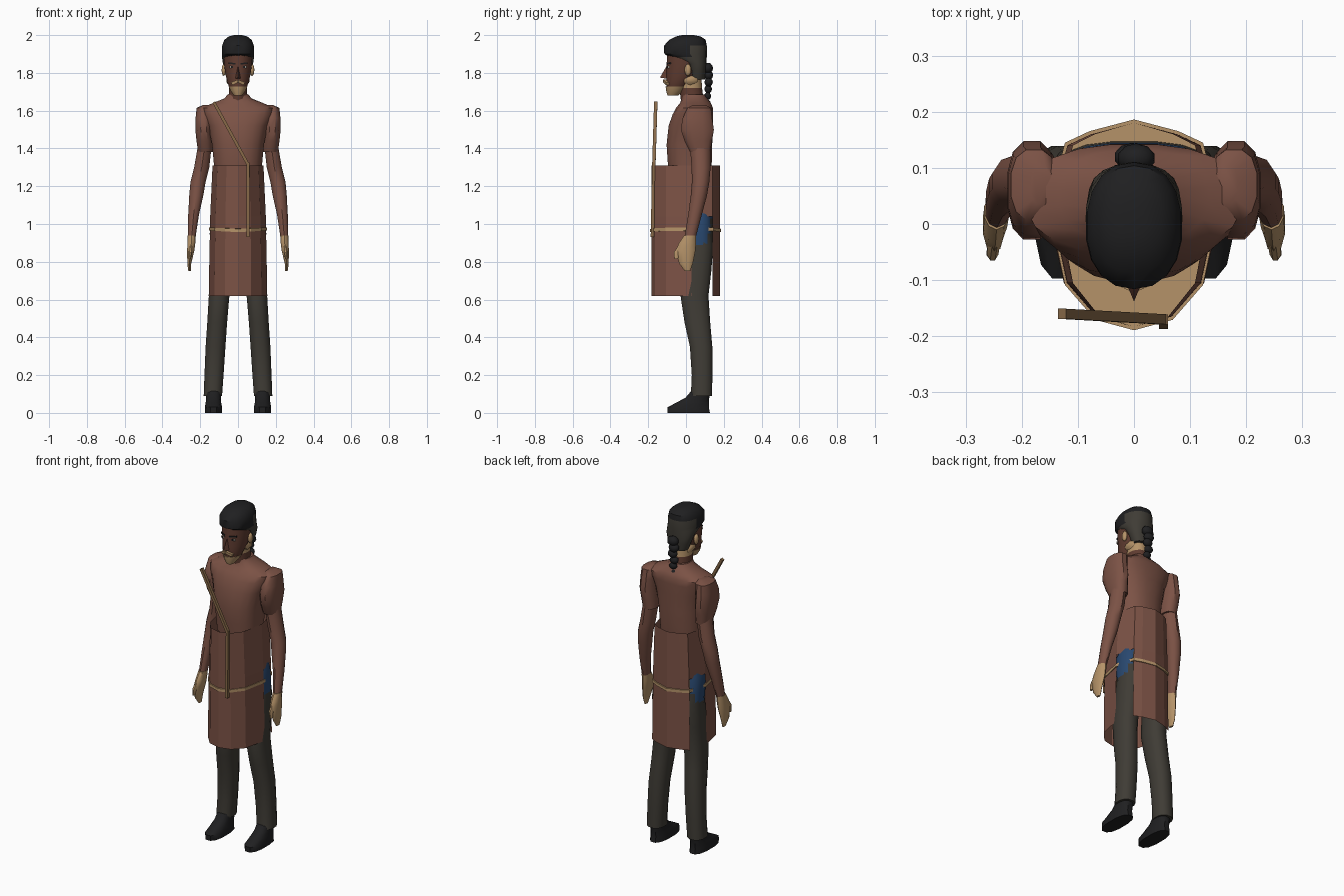
import bpy, bmesh, math
from mathutils import Vector

if "Cube" in bpy.data.objects:
    bpy.data.objects.remove(bpy.data.objects["Cube"])


def mat(name, r, g, b):
    m = bpy.data.materials.new(name)
    m.diffuse_color = (r, g, b, 1)
    m.use_nodes = True
    m.node_tree.nodes["Principled BSDF"].inputs["Base Color"].default_value = m.diffuse_color
    return m


BROWN = mat("robe_brown", 0.20, 0.085, 0.06)
SKIN = mat("dark_skin", 0.115, 0.045, 0.03)
TAN = mat("tan", 0.46, 0.29, 0.14)
CHAR = mat("charcoal", 0.05, 0.045, 0.036)
BLACK = mat("black", 0.014, 0.014, 0.015)
BLUE = mat("blue", 0.022, 0.065, 0.16)
WOOD = mat("strap_wood", 0.24, 0.14, 0.065)
WHITE = mat("eye_white", 0.55, 0.5, 0.42)


def finish(name, bm, mats, rule=None, smooth=True, angle=40):
    bmesh.ops.recalc_face_normals(bm, faces=bm.faces[:])
    if rule:
        for f in bm.faces:
            f.material_index = rule(f.calc_center_median())
    me = bpy.data.meshes.new(name)
    bm.to_mesh(me)
    bm.free()
    ob = bpy.data.objects.new(name, me)
    bpy.context.collection.objects.link(ob)
    for m in mats:
        me.materials.append(m)
    if smooth:
        bpy.ops.object.select_all(action='DESELECT')
        ob.select_set(True)
        bpy.context.view_layer.objects.active = ob
        bpy.ops.object.shade_smooth_by_angle(angle=math.radians(angle))
    return ob


def spow(v, p):
    return math.copysign(abs(v) ** p, v)


def loft(name, rings, mats, n=12, s=1, p=1.0, rule=None, angle=40):
    """Skin horizontal rings given as (z, cx, cy, rx, ry)."""
    bm = bmesh.new()
    loops = []
    for z, cx, cy, rx, ry in rings:
        loops.append([bm.verts.new((s * (cx + rx * spow(math.cos(a), p)),
                                    cy + ry * spow(math.sin(a), p), z))
                      for a in (2 * math.pi * (i + 0.5) / n for i in range(n))])
    for a, b in zip(loops, loops[1:]):
        for i in range(n):
            j = (i + 1) % n
            bm.faces.new((a[i], a[j], b[j], b[i]))
    bm.faces.new(loops[0])
    bm.faces.new(loops[-1])
    return finish(name, bm, mats, rule, True, angle)


def ball(name, loc, size, m, sub=2):
    bm = bmesh.new()
    bmesh.ops.create_icosphere(bm, subdivisions=sub, radius=1)
    for v in bm.verts:
        v.co = Vector(loc) + Vector(a * b for a, b in zip(v.co, size))
    return finish(name, bm, [m], angle=60)


def box(name, loc, size, m):
    bm = bmesh.new()
    bmesh.ops.create_cube(bm, size=1)
    for v in bm.verts:
        v.co = Vector(loc) + Vector(a * b for a, b in zip(v.co, size))
    return finish(name, bm, [m], smooth=False)


def bar(name, a, b, w, d, m):
    """Rectangular bar from a to b, in a plane facing the front."""
    a, b = Vector(a), Vector(b)
    t = (b - a).normalized()
    side = t.cross(Vector((0, 1, 0))).normalized() * w / 2
    dep = Vector((0, d / 2, 0))
    bm = bmesh.new()
    e = [[bm.verts.new(q + side * i + dep * j) for i, j in
          ((-1, -1), (1, -1), (1, 1), (-1, 1))] for q in (a, b)]
    for i in range(4):
        j = (i + 1) % 4
        bm.faces.new((e[0][i], e[0][j], e[1][j], e[1][i]))
    bm.faces.new(e[0])
    bm.faces.new(e[1])
    return finish(name, bm, [m], smooth=False)


# Legs, shoes, arms, hands: both sides
for s, side in ((1, "right"), (-1, "left")):
    loft("shoe_" + side, [(0, .13, .015, .046, .115), (.03, .13, .012, .047, .112),
         (.055, .13, .035, .042, .088), (.08, .13, .06, .04, .065),
         (.12, .13, .08, .04, .05)], [BLACK], 12, s, .8)
    loft("trouser_leg_" + side, [(.09, .133, .082, .05, .058), (.2, .127, .085, .052, .056),
         (.35, .119, .08, .054, .061), (.48, .11, .06, .054, .07),
         (.62, .1, .045, .056, .076), (.75, .095, .06, .06, .076),
         (.88, .085, .07, .066, .076), (.95, .08, .07, .066, .07)], [CHAR], 12, s, .85)
    # puffed shoulder sleeve and slimmer forearm
    loft("sleeve_" + side, [(1.38, .172, .075, .04, .055), (1.44, .177, .065, .044, .075),
         (1.5, .182, .06, .045, .09), (1.56, .182, .06, .044, .08),
         (1.615, .178, .07, .042, .064), (1.63, .165, .07, .02, .035)], [BROWN], 12, s, .8)
    loft("arm_" + side, [(.93, .245, .022, .021, .03), (1.05, .235, .048, .03, .036),
         (1.15, .221, .068, .039, .043), (1.22, .212, .077, .042, .046),
         (1.3, .192, .08, .042, .05), (1.42, .175, .075, .038, .055)], [BROWN], 10, s)
    loft("hand_" + side, [(.75, .256, .008, .007, .014), (.79, .258, .0, .011, .036),
         (.86, .25, -.002, .02, .052), (.9, .247, .008, .022, .045),
         (.94, .245, .022, .023, .032)], [TAN], 10, s)
    loft("thumb_" + side, [(.815, .256, -.052, .007, .01), (.85, .252, -.048, .011, .018),
         (.89, .248, -.02, .012, .018)], [TAN], 8, s)

# Blue hip cloth showing at the side slits
loft("hip_cloth", [(.86, 0, .07, .149, .08), (.95, 0, .065, .151, .084),
     (1.03, 0, .06, .146, .085), (1.07, 0, .06, .13, .08)], [BLUE, CHAR], 20, 1, .7,
     lambda c: 1 if c.y > .12 and c.z < 1.0 or c.z < .861 else 0)

# Faceted skirt: closed above the hips, slit at the sides below
half = [(0, -.183), (.07, -.165), (.125, -.105), (.155, .03), (.125, .14), (.08, .16), (0, .18)]
outline = half + [(-x, y) for x, y in half[-2:0:-1]]
n = len(outline)
bm = bmesh.new()
rows = [[bm.verts.new((x * k, y, z)) for x, y in outline]
        for z, k in ((.62, 1.0), (1.04, .95), (1.31, .87))]
for r in range(2):
    for i in range(n):
        j = (i + 1) % n
        if r == 0 and i in (3, 8):
            continue
        bm.faces.new((rows[r][i], rows[r][j], rows[r + 1][j], rows[r + 1][i]))
finish("skirt", bm, [BROWN], smooth=False)

# Belt plate following the skirt outline, dipping in the middle
bm = bmesh.new()
rows = [[bm.verts.new((x * .985, y * 1.035, z + abs(x) * .05)) for x, y in outline]
        for z in (.957, .974)]
for i in range(n):
    j = (i + 1) % n
    bm.faces.new((rows[0][i], rows[0][j], rows[1][j], rows[1][i]))
bm.faces.new(rows[0])
bm.faces.new(rows[1])
finish("belt", bm, [TAN], smooth=False)

# Torso with sloped shoulders and collar
loft("tunic_body", [(1.25, 0, .02, .125, .11), (1.33, 0, .02, .13, .118),
     (1.42, 0, .018, .139, .122), (1.52, 0, .025, .158, .118), (1.58, 0, .036, .186, .108),
     (1.615, 0, .045, .194, .098), (1.64, 0, .05, .135, .083),
     (1.665, 0, .045, .072, .068), (1.685, 0, .04, .056, .06)], [BROWN], 20, 1, .85)

# Shoulder strap: diagonal then hanging straight down
bar("strap_diagonal", (-.128, -.16, 1.645), (.053, -.17, 1.315), .016, .018, WOOD)
bar("strap_hanging", (.053, -.17, 1.325), (.053, -.178, .93), .016, .018, WOOD)

# Neck and head
loft("neck", [(1.64, 0, .035, .052, .06), (1.72, 0, .025, .049, .06),
     (1.8, 0, .02, .05, .06)], [SKIN, TAN], 14, 1, 1,
     lambda c: 1 if c.z > 1.72 and c.y > -.01 else 0)
loft("face", [(1.685, 0, -.068, .025, .028), (1.71, 0, -.055, .042, .046),
     (1.75, 0, -.04, .057, .066), (1.79, 0, -.02, .067, .085),
     (1.85, 0, -.01, .076, .094), (1.92, 0, -.005, .078, .096)], [SKIN], 16)
loft("beard", [(1.68, 0, -.07, .022, .028), (1.705, 0, -.058, .041, .047),
     (1.728, 0, -.05, .051, .058)], [TAN], 14)

# Nose wedge
bm = bmesh.new()
tip = bm.verts.new((0, -.138, 1.775))
base = [bm.verts.new(c) for c in ((-.018, -.095, 1.768), (.018, -.095, 1.768), (0, -.095, 1.85))]
for i in range(3):
    bm.faces.new((base[i], base[(i + 1) % 3], tip))
bm.faces.new(base)
finish("nose", bm, [SKIN], smooth=False)

# Moustache, eyes, brows, ears and sideburns
for s, side in ((1, "right"), (-1, "left")):
    bar("moustache_" + side, (0, -.112, 1.757), (s * .034, -.097, 1.742), .016, .018, TAN)
    box("eye_" + side, (s * .032, -.092, 1.832), (.024, .009, .01), WHITE)
    box("pupil_" + side, (s * .032, -.097, 1.832), (.01, .006, .01), BLACK)
    bar("brow_" + side, (s * .014, -.1, 1.848), (s * .05, -.084, 1.852), .008, .009, BLACK)
    ball("ear_" + side, (s * .075, .01, 1.815), (.012, .018, .032), TAN)
    ball("sideburn_" + side, (s * .05, .022, 1.762), (.013, .045, .026), TAN, 1)

# Swept hair: charcoal nape, black crown
loft("hair", [(1.765, 0, .06, .052, .04), (1.81, 0, .06, .07, .045),
     (1.85, 0, .05, .081, .058), (1.885, 0, .012, .086, .098),
     (1.9, 0, -.002, .087, .113), (1.945, 0, -.003, .085, .113),
     (1.975, 0, .008, .073, .096), (1.993, 0, .012, .05, .065),
     (2.0, 0, .01, .022, .03)], [BLACK, CHAR], 18, 1, .88,
     lambda c: 1 if c.z < 1.89 or (c.y > .03 and c.z < 1.93) else 0)

# Braid of stacked beads
for i in range(7):
    r = .034 - .0025 * i
    ball("braid_bead_%d" % i, (.004 * (-1) ** i, .117 + .003 * math.sin(i), 1.825 - .037 * i),
         (r, r * .78, r * .85), BLACK)
